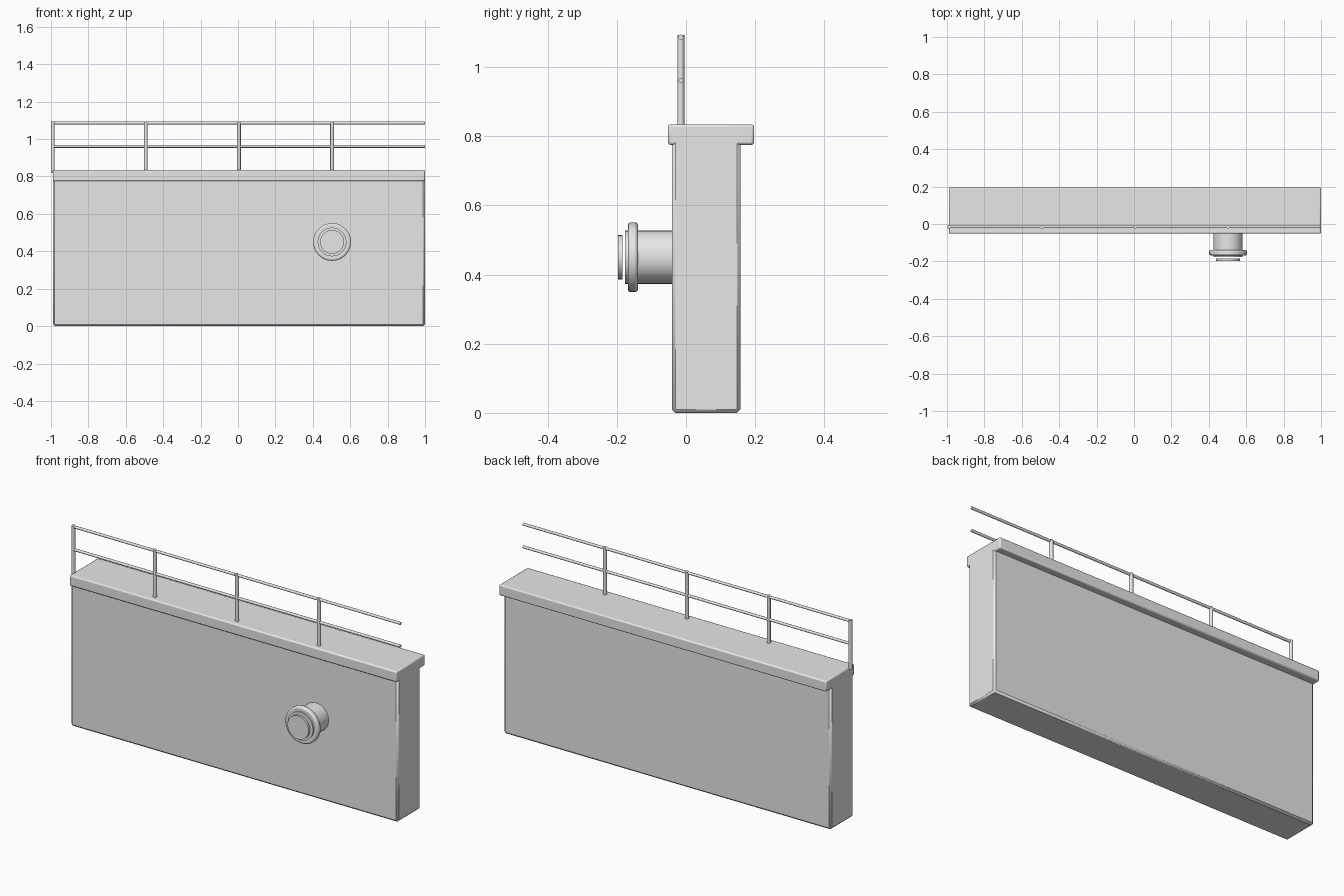
import bpy
import math

cube = bpy.data.objects.get("Cube")
if cube:
    bpy.data.objects.remove(cube, do_unlink=True)

grey = bpy.data.materials.new("light_grey")
grey.use_nodes = True
grey.diffuse_color = (0.8, 0.8, 0.8, 1)
grey.node_tree.nodes["Principled BSDF"].inputs["Base Color"].default_value = (0.8, 0.8, 0.8, 1)

LEFT, RIGHT = -0.99, 1.0
RAIL_Y = -0.015
PIPE_X, PIPE_Z = 0.503, 0.45


def finish(name, bevel=0, segments=2, angle=60):
    """Name, colour, bevel and smooth the active object."""
    obj = bpy.context.object
    obj.name = name
    obj.data.materials.append(grey)
    bpy.ops.object.transform_apply(location=False, rotation=True, scale=True)
    if bevel:
        mod = obj.modifiers.new("rounded_edges", 'BEVEL')
        mod.width = bevel
        mod.segments = segments
        mod.limit_method = 'ANGLE'
    bpy.ops.object.shade_smooth_by_angle(angle=math.radians(angle))
    return obj


def box(name, low, high, bevel, segments):
    centre = [(a + b) / 2 for a, b in zip(low, high)]
    bpy.ops.mesh.primitive_cube_add(size=1, location=centre)
    bpy.context.object.scale = [b - a for a, b in zip(low, high)]
    return finish(name, bevel, segments)


def rod(name, axis, start, length, radius, sides=32, bevel=0):
    """Cylinder running from start along +x, +y or +z."""
    turn = {'x': (0, math.pi / 2, 0), 'y': (math.pi / 2, 0, 0), 'z': (0, 0, 0)}[axis]
    centre = list(start)
    centre['xyz'.index(axis)] += length / 2
    bpy.ops.mesh.primitive_cylinder_add(vertices=sides, radius=radius, depth=length,
                                        location=centre, rotation=turn)
    return finish(name, bevel, angle=50)


# Wall and its overhanging cap
box("wall", (LEFT, -0.041, 0), (RIGHT, 0.157, 0.8), 0.01, 1)
box("wall_cap", (LEFT, -0.052, 0.775), (RIGHT, 0.197, 0.834), 0.007, 2)

# Railing posts; the right-hand end is open
for i, x in enumerate((-0.99, -0.493, 0.005, 0.503)):
    rod(f"railing_post_{i + 1}", 'z', (x, RAIL_Y, 0.82), 0.273, 0.01, 16)

# Horizontal rails
for name, z in (("top_rail", 1.086), ("middle_rail", 0.961)):
    rod(name, 'x', (LEFT, RAIL_Y, z), RIGHT - LEFT, 0.0075, 12)

# Pipe outlet: barrel, rounded flange and detached end plate
rod("pipe_barrel", 'y', (PIPE_X, -0.177, PIPE_Z), 0.15, 0.077)
rod("pipe_flange", 'y', (PIPE_X, -0.168, PIPE_Z), 0.029, 0.101, bevel=0.008)
rod("pipe_end_plate", 'y', (PIPE_X, -0.197, PIPE_Z), 0.013, 0.064)
